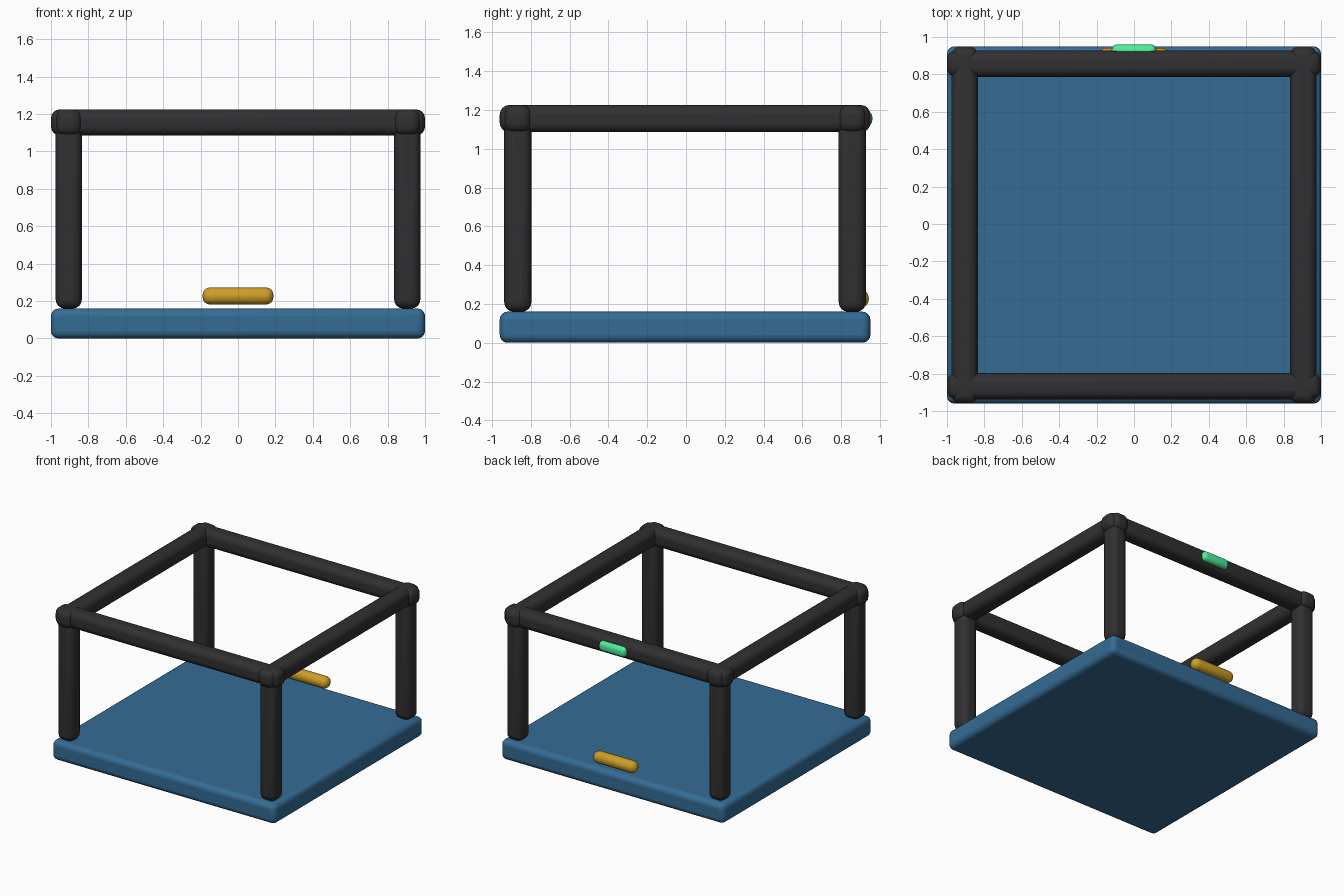
import bpy

if "Cube" in bpy.data.objects:
    bpy.data.objects.remove(bpy.data.objects["Cube"])

YC = -0.005  # frame and deck sit slightly forward of the rear light


def material(name, rgb):
    m = bpy.data.materials.new(name)
    m.diffuse_color = (*rgb, 1.0)
    m.use_nodes = True
    m.node_tree.nodes["Principled BSDF"].inputs["Base Color"].default_value = m.diffuse_color
    return m


BLUE = material("deck_blue", (0.035, 0.15, 0.30))
DARK = material("frame_dark", (0.03, 0.03, 0.032))
GOLD = material("handle_gold", (0.62, 0.34, 0.02))
GREEN = material("light_green", (0.08, 0.85, 0.33))


def rounded_box(name, centre, size, radius, mat):
    bpy.ops.mesh.primitive_cube_add(size=1, location=centre)
    ob = bpy.context.object
    ob.name = name
    ob.scale = size
    bpy.ops.object.transform_apply(location=False, rotation=False, scale=True)
    ob.data.materials.append(mat)
    bevel = ob.modifiers.new("rounding", "BEVEL")
    bevel.width = radius
    bevel.segments = 4
    bpy.ops.object.shade_smooth_by_angle()
    return ob


# Deck
rounded_box("deck", (0, YC, 0.08), (2.0, 1.91, 0.16), 0.04, BLUE)

# Corner posts
T, PX, PY, RZ = 0.14, 0.905, 0.862, 1.155
for sx, side in ((-1, "left"), (1, "right")):
    for sy, end in ((-1, "front"), (1, "back")):
        rounded_box(f"{end}_{side}_post", (sx * PX, YC + sy * PY, 0.6925),
                    (T, T, 1.065), 0.048, DARK)

# Top rails, crossing at the corners
for sy, end in ((-1, "front"), (1, "back")):
    rounded_box(f"{end}_rail", (0, YC + sy * PY, RZ), (2.0, T, T), 0.048, DARK)
for sx, side in ((-1, "left"), (1, "right")):
    rounded_box(f"{side}_rail", (sx * PX, YC, RZ), (T, 1.91, T), 0.048, DARK)

# Rear handle and indicator light
rounded_box("handle", (0, 0.896, 0.227), (0.38, 0.092, 0.092), 0.042, GOLD)
rounded_box("indicator_light", (0, 0.928, RZ), (0.24, 0.064, 0.08), 0.03, GREEN)
